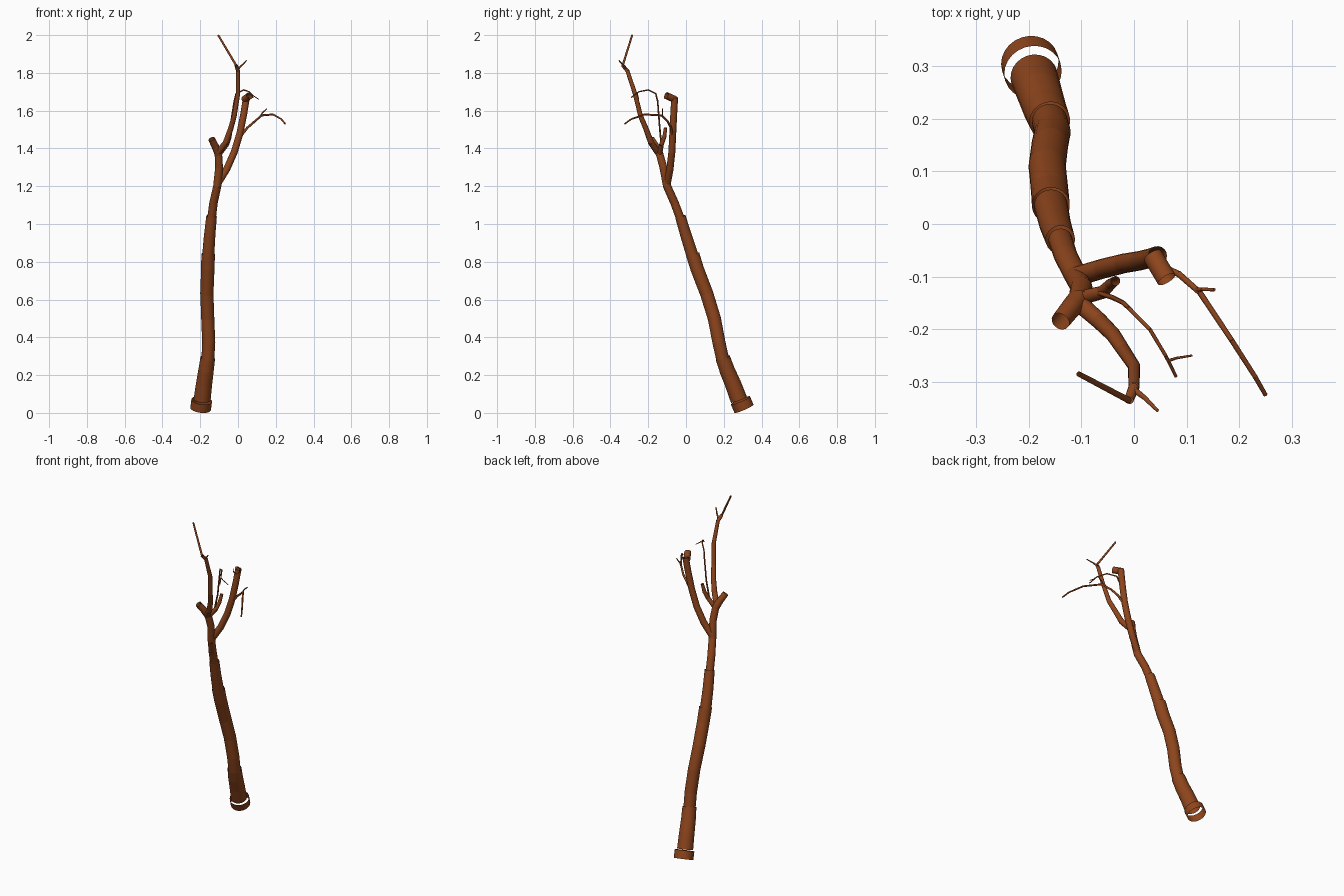
import bpy
import bmesh
from mathutils import Vector

default_cube = bpy.data.objects.get("Cube")
if default_cube:
    bpy.data.objects.remove(default_cube, do_unlink=True)

# Reddish brown bark
bark = bpy.data.materials.new("bark")
bark.use_nodes = True
bark_colour = (0.27, 0.06, 0.012, 1)
bark.diffuse_color = bark_colour
bark.node_tree.nodes["Principled BSDF"].inputs["Base Color"].default_value = bark_colour


def add_sleeve(bm, start, end, start_radius, end_radius, sides):
    """Add one open tapered cylinder running from start to end."""
    axis = end - start
    rotation = axis.to_track_quat("Z", "Y").to_matrix().to_4x4()
    ring = bmesh.ops.create_cone(
        bm, cap_ends=False, segments=sides, depth=axis.length,
        radius1=start_radius, radius2=end_radius)
    bmesh.ops.transform(bm, matrix=rotation, verts=ring["verts"])
    bmesh.ops.translate(bm, vec=(start + end) / 2, verts=ring["verts"])


def limb(name, start_radius, end_radius, points, sides=16):
    """Chain open sleeves along a path given in hundredths of a unit."""
    path = [Vector(point) / 100 for point in points]
    count = len(path) - 1
    bm = bmesh.new()
    for index, (start, end) in enumerate(zip(path, path[1:])):
        near = start_radius + (end_radius - start_radius) * index / count
        far = start_radius + (end_radius - start_radius) * (index + 1) / count
        # Each sleeve reaches slightly into the next one to close the bend
        overlap = (end - start).normalized() * far * 0.2
        reach = end + overlap if index < count - 1 else end
        add_sleeve(bm, start, reach, near, far, sides)
    mesh = bpy.data.meshes.new(name)
    bm.to_mesh(mesh)
    bm.free()
    mesh.materials.append(bark)
    mesh.shade_smooth()
    obj = bpy.data.objects.new(name, mesh)
    bpy.context.collection.objects.link(obj)
    return obj


# Trunk: stepped sections, each one narrower than the one below
limb("base_collar", .055, .055, [(-19.8, 30.7, 2.2), (-19.2, 28.8, 6.6)], sides=24)
limb("lower_trunk", .045, .039, [(-19, 28, 7), (-18, 25, 15), (-17, 22, 22), (-16, 19.5, 29)], sides=24)
limb("middle_trunk", .034, .036,
     [(-16, 19.5, 28), (-15.5, 17.5, 37), (-16, 15, 50), (-16.5, 11, 63), (-16, 6, 76), (-15.8, 3.5, 84)], sides=24)
limb("upper_trunk", .032, .028, [(-15.8, 3.5, 83), (-15, 0, 94), (-14, -3, 104)], sides=24)
limb("crown_stem", .023, .02,
     [(-14, -3, 103), (-13, -6, 111), (-11, -10, 120), (-10, -12, 130), (-10.5, -14.5, 139)])

# Heavy fork on the left with a bent end
limb("left_fork", .019, .018,
     [(-11, -10, 121), (-6, -8.5, 129), (-2, -7.5, 138), (1, -7, 148), (3, -6.5, 158), (4.5, -6, 167)])
limb("left_fork_tip", .019, .019, [(3.5, -6, 166), (6.2, -10.5, 168)])

# Short cut stub on the right of the crown
limb("right_stub", .021, .018, [(-10.3, -14, 137), (-12, -16, 141), (-14, -18.5, 145)])

# Tall branch and its thin end
limb("tall_branch", .017, .009,
     [(-10.5, -15, 138), (-6.5, -18.5, 143), (-4, -21, 150), (-2, -24, 157),
      (0, -27, 169), (0, -31, 181), (-1, -33.5, 184)])
limb("tall_branch_tip", .006, .005, [(-1, -33.5, 184), (-10.5, -28.5, 200)])
limb("tall_branch_twig", .006, .003, [(0, -31.5, 182), (2, -33, 184), (4.5, -35.5, 186.5)], sides=8)

# Small inner shoot
limb("inner_shoot", .014, .009, [(-10, -14, 137), (-6, -13, 142), (-4.5, -11.5, 146), (-3.5, -10.8, 151)])

# Arching thin branches with their side twigs
limb("inner_arch", .005, .003,
     [(-7, -13, 141), (-4, -14, 152), (-2, -15, 165), (-1, -16, 169), (3, -20, 171), (6, -25, 170), (8, -29, 167)],
     sides=8)
limb("inner_arch_twig", .003, .002, [(6.5, -26, 169.5), (8, -25.5, 168), (11, -25, 166)], sides=8)
limb("outer_arch", .007, .004,
     [(1, -7, 146), (5, -8, 151), (8.5, -9.5, 154), (12.5, -13, 157.5), (18.5, -22, 158),
      (23, -29, 155.5), (25, -32.5, 153)],
     sides=8)
limb("outer_arch_twig", .004, .003, [(11.8, -12.5, 157), (13, -12.4, 159), (15.3, -12.5, 161)], sides=8)
